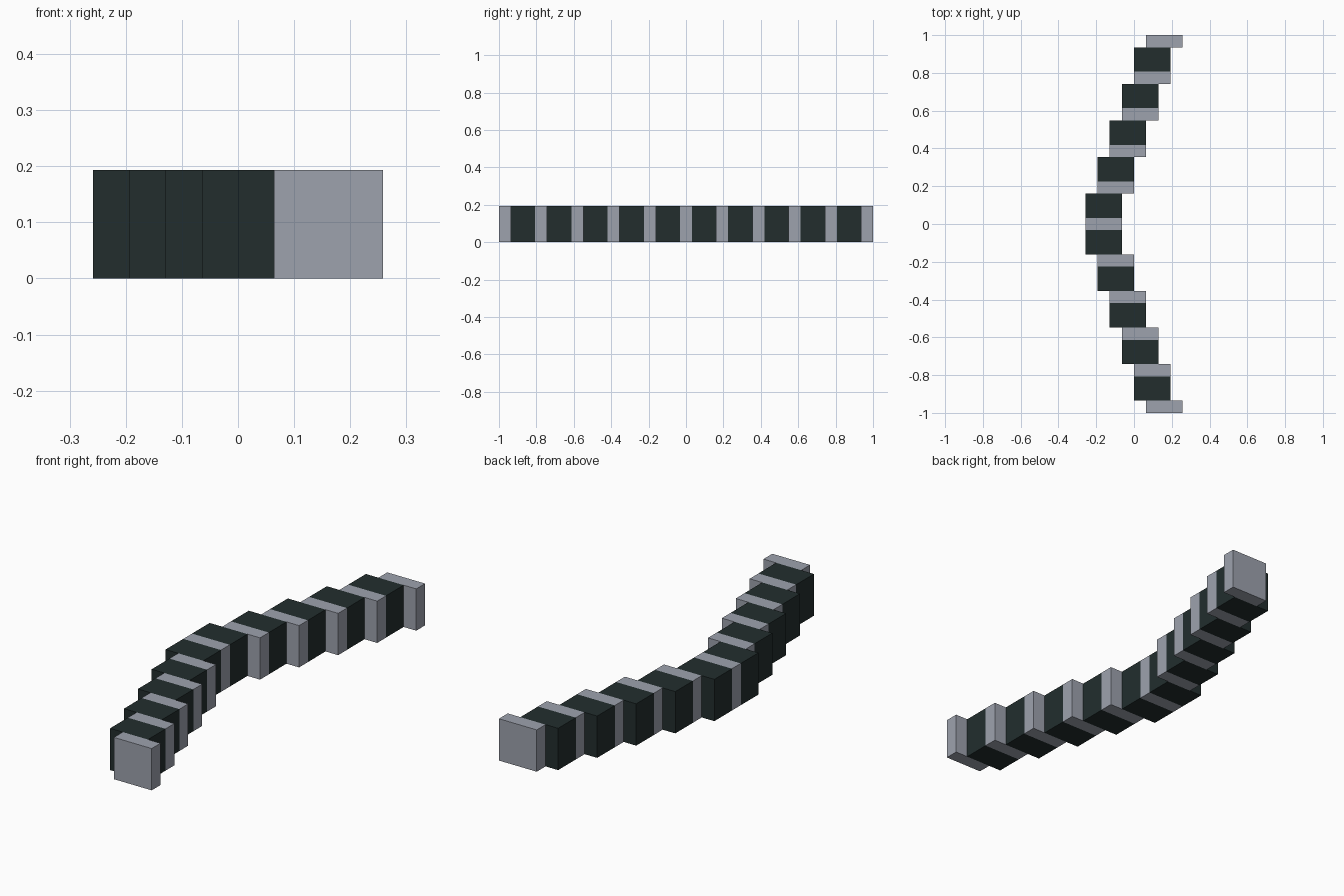
import bpy

cube = bpy.data.objects.get("Cube")
if cube:
    bpy.data.objects.remove(cube, do_unlink=True)

U = 2 / 31          # grid unit: 11 thin plates (1 unit) + 10 thick blocks (2 units)
SIDE = 3 * U        # square cross-section


def make_material(name, rgb):
    mat = bpy.data.materials.new(name)
    mat.use_nodes = True
    colour = (*rgb, 1)
    mat.diffuse_color = colour
    mat.node_tree.nodes["Principled BSDF"].inputs["Base Color"].default_value = colour
    return mat


GREY = make_material("light_grey", (0.337, 0.361, 0.423))
DARK = make_material("dark_green_grey", (0.016, 0.027, 0.027))


def box(name, x, y, depth, mat):
    """Block standing on the ground, centred on x and y."""
    bpy.ops.mesh.primitive_cube_add(size=1, location=(x, y, SIDE / 2))
    ob = bpy.context.object
    ob.name = name
    ob.scale = (SIDE, depth, SIDE)
    bpy.ops.object.transform_apply(location=False, rotation=False, scale=True)
    ob.data.materials.append(mat)


# Grey plates: one in the middle, stepping sideways by one unit towards each end
for i in range(-5, 6):
    box(f"plate_{i + 6}", (abs(i) - 2.5) * U, 3 * i * U, U, GREY)

# Dark blocks between the plates, mirrored front to back
for i in range(5):
    for side, label in ((-1, "front"), (1, "back")):
        box(f"{label}_block_{i + 1}", (i - 2.5) * U, side * (3 * i + 1.5) * U, 2 * U, DARK)
